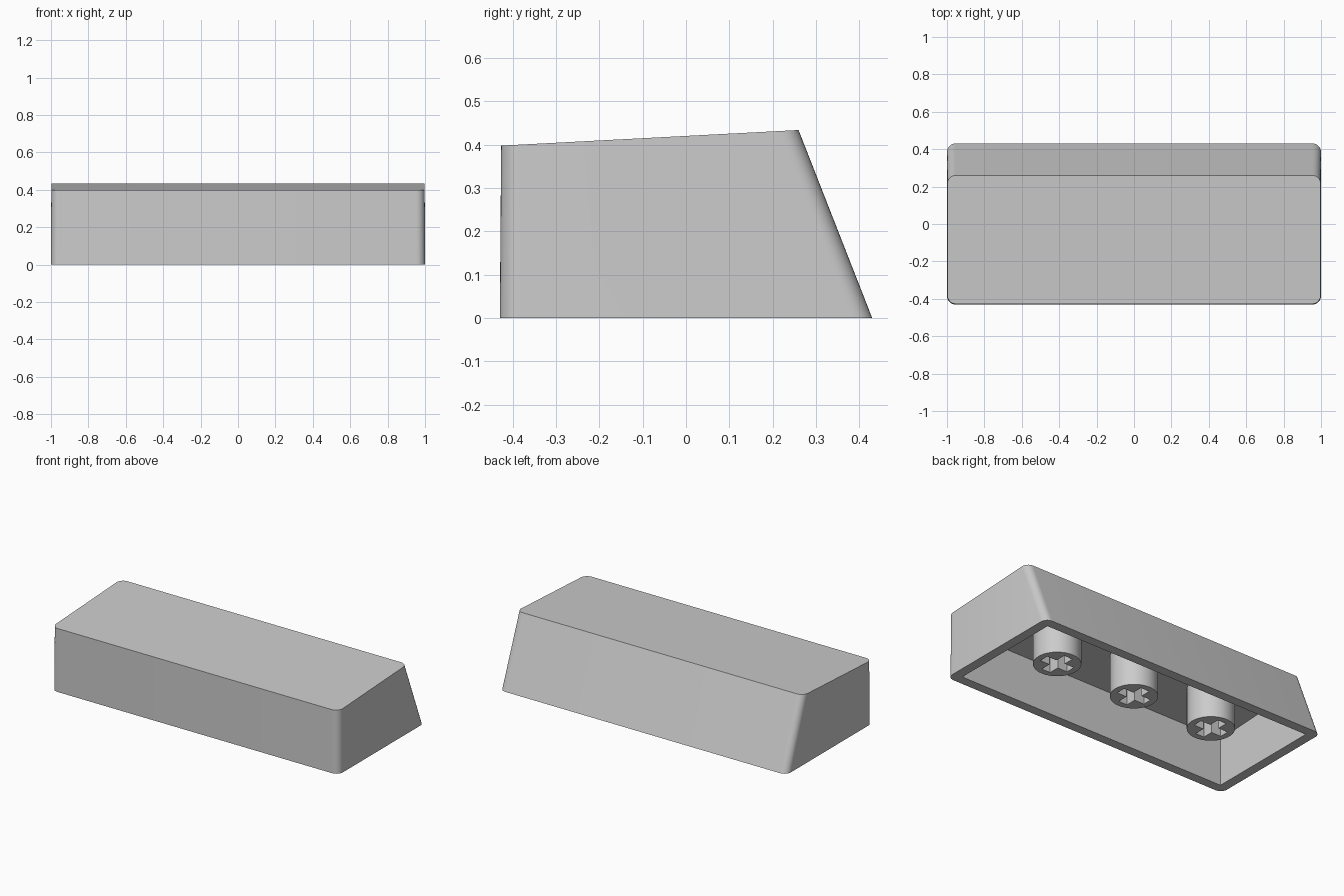
import bpy
import bmesh
from math import sin, cos, pi, radians
from mathutils import Matrix

cube = bpy.data.objects.get("Cube")
if cube:
    bpy.data.objects.remove(cube, do_unlink=True)

plastic = bpy.data.materials.new("light grey plastic")
plastic.use_nodes = True
grey = (0.6, 0.6, 0.6, 1)
plastic.diffuse_color = grey
plastic.node_tree.nodes["Principled BSDF"].inputs["Base Color"].default_value = grey

SLOPE = 0.0524          # tilt of the top, rising to the back
RADIUS, STEPS = 0.045, 8
CORNERS = ((1, 1), (-1, 1), (-1, -1), (1, -1))


def finish(bm, name):
    bmesh.ops.remove_doubles(bm, verts=bm.verts, dist=0.0001)
    bmesh.ops.recalc_face_normals(bm, faces=bm.faces)
    mesh = bpy.data.meshes.new(name)
    bm.to_mesh(mesh)
    bm.free()
    mesh.materials.append(plastic)
    obj = bpy.data.objects.new(name, mesh)
    bpy.context.collection.objects.link(obj)
    bpy.ops.object.select_all(action="DESELECT")
    obj.select_set(True)
    bpy.context.view_layer.objects.active = obj
    bpy.ops.object.shade_smooth_by_angle(angle=radians(30))
    return obj


def loop(bm, half_x, front, back, height, radius):
    """Rectangle in plan, one list of vertices per corner (rounded if radius > 0)."""
    result = []
    for i, (sx, sy) in enumerate(CORNERS):
        cx = sx * (half_x - radius)
        cy = back - radius if sy > 0 else front + radius
        corner = []
        for s in range(STEPS + 1 if radius else 1):
            a = (i + s / STEPS) * pi / 2
            x, y = cx + radius * cos(a), cy + radius * sin(a)
            corner.append(bm.verts.new((x, y, height(y))))
        result.append(corner)
    return result


def walls(bm, low, high):
    low, high = sum(low, []), sum(high, [])
    for i in range(len(low)):
        j = (i + 1) % len(low)
        bm.faces.new((low[i], low[j], high[j], high[i]))
    bm.faces.new(high)


# Hollow cap: outer skin, cavity and flat bottom rim
bm = bmesh.new()
outer = loop(bm, 1, -0.43, 0.43, lambda y: 0, RADIUS)
top = loop(bm, 0.998, -0.427, 0.26, lambda y: 0.4204 + SLOPE * y, RADIUS)
inner = loop(bm, 0.94, -0.37, 0.37, lambda y: 0, 0)
ceiling = loop(bm, 0.94, -0.37, 0.241, lambda y: 0.316 + SLOPE * y, 0)
walls(bm, outer, top)
walls(bm, inner, ceiling)
for i in range(4):
    j = (i + 1) % 4
    for a, b in zip(outer[i], outer[i][1:]):
        bm.faces.new((a, b, inner[i][0]))
    bm.faces.new((outer[i][-1], outer[j][0], inner[j][0], inner[i][0]))
finish(bm, "cap_shell")


def make_stem(name, x):
    """Round post with a cross-shaped socket, made from four equal quadrants."""
    r, arm, w = 0.135, 0.097, 0.03
    bottom, floor, upper = 0.06, 0.27, 0.33
    n = 12
    arc = [(r * cos(k * pi / 2 / n), r * sin(k * pi / 2 / n)) for k in range(n + 1)]
    cross = [(arm, 0), (arm, w), (w, w), (w, arm), (0, arm)]
    bm = bmesh.new()
    for quarter in range(4):
        turn = Matrix.Rotation(quarter * pi / 2, 3, "Z")

        def face(points):
            bm.faces.new([bm.verts.new(turn @ Matrix.Identity(3) @ v) for v in points])

        def at(points, z):
            return [Matrix.Translation((px, py, z)).to_translation() for px, py in points]

        face(at(arc + cross[::-1], bottom))
        face(at([(0, 0)] + cross, floor))
        face(at([(0, 0)] + arc, upper))
        for line, z in ((arc, upper), (cross, floor)):
            for p, q in zip(line, line[1:]):
                face(at((p, q), bottom) + at((q, p), z))
    stem = finish(bm, name)
    stem.location.x = x


# Three posts in a row under the cap
for name, x in (("right_stem", -0.56), ("middle_stem", 0), ("left_stem", 0.56)):
    make_stem(name, x)
